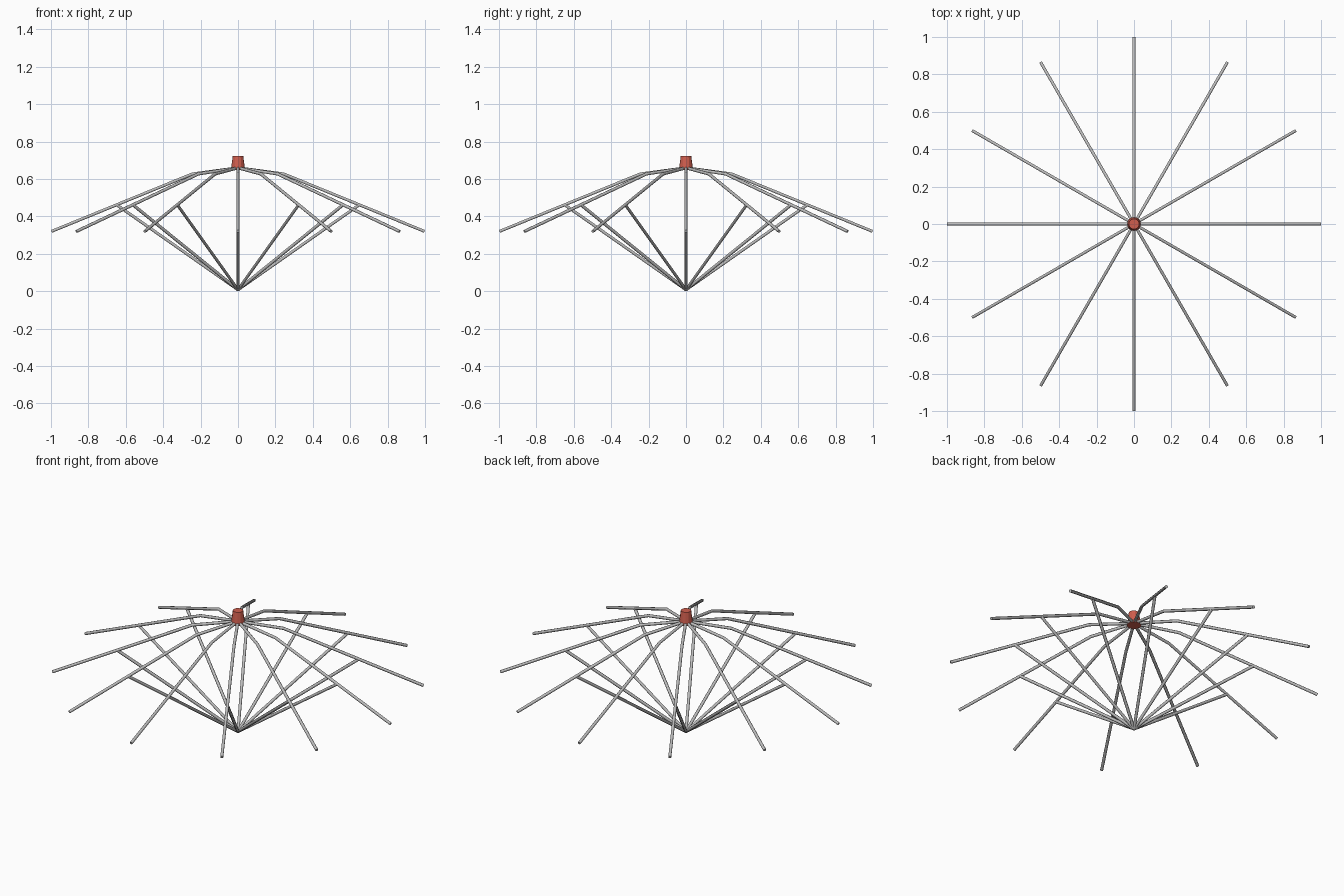
import bpy, bmesh, math
from mathutils import Vector, Matrix

if "Cube" in bpy.data.objects:
    bpy.data.objects.remove(bpy.data.objects["Cube"])

COUNT = 12      # ribs around the frame
SIDES = 8       # sides of each rod
RADIUS = 0.0085


def material(name, rgb):
    m = bpy.data.materials.new(name)
    m.diffuse_color = (*rgb, 1.0)
    m.use_nodes = True
    m.node_tree.nodes["Principled BSDF"].inputs["Base Color"].default_value = m.diffuse_color
    return m


def finish(name, bm, mat):
    bmesh.ops.recalc_face_normals(bm, faces=bm.faces)
    mesh = bpy.data.meshes.new(name)
    bm.to_mesh(mesh)
    bm.free()
    mesh.materials.append(mat)
    obj = bpy.data.objects.new(name, mesh)
    bpy.context.collection.objects.link(obj)
    return obj


def rod(name, path, angle, mat):
    """Smooth round rod with mitred bends along an (r, z) path, turned about z."""
    bm = bmesh.new()
    pts = [Vector((r, 0, z)) for r, z in path]
    dirs = [(b - a).normalized() for a, b in zip(pts, pts[1:])]
    side = Vector((0, 1, 0))
    rings = []
    for i, p in enumerate(pts):
        d0, d1 = dirs[max(i - 1, 0)], dirs[min(i, len(dirs) - 1)]
        mid = (d0 + d1).normalized()
        up = mid.cross(side) / mid.dot(d1)
        ring = []
        for k in range(SIDES):
            a = 2 * math.pi * (k + 0.5) / SIDES
            ring.append(bm.verts.new(p + RADIUS * (math.cos(a) * side + math.sin(a) * up)))
        rings.append(ring)
    for a, b in zip(rings, rings[1:]):
        for k in range(SIDES):
            n = (k + 1) % SIDES
            bm.faces.new((a[k], a[n], b[n], b[k])).smooth = True
    # flat end caps with crisp rims
    for ring in (rings[0], rings[-1]):
        for e in bm.faces.new(ring).edges:
            e.smooth = False
    bm.transform(Matrix.Rotation(angle, 4, 'Z'))
    return finish(name, bm, mat)


grey = material("grey metal", (0.5, 0.5, 0.5))
red = material("red cap", (0.62, 0.11, 0.075))

# Bent canopy ribs and the straight struts that carry them
for i in range(COUNT):
    turn = 2 * math.pi * i / COUNT
    rod(f"rib_{i + 1}", [(0, 0.66), (0.245, 0.627), (0.997, 0.32)], turn, grey)
    rod(f"strut_{i + 1}", [(0, 0.008), (0.65, 0.463)], turn, grey)

# Tapered top cap, closing just under the rib roots
bottom, top = 0.647, 0.724
bm = bmesh.new()
bmesh.ops.create_cone(bm, cap_ends=True, segments=12, radius1=0.038, radius2=0.028,
                      depth=top - bottom,
                      matrix=Matrix.Translation((0, 0, (top + bottom) / 2)))
finish("top_cap", bm, red)
